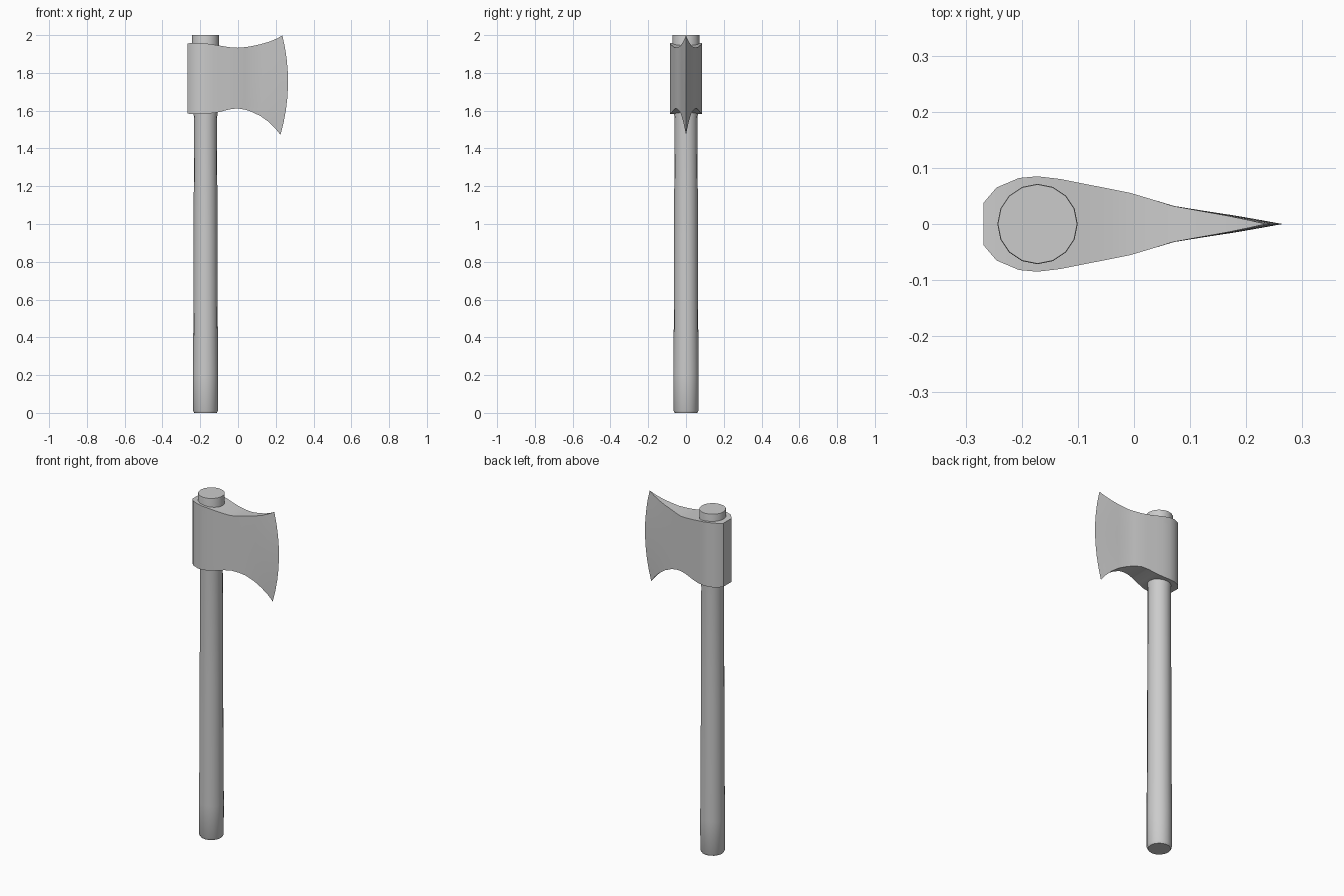
import bpy, bmesh, math

if "Cube" in bpy.data.objects:
    bpy.data.objects.remove(bpy.data.objects["Cube"])

HANDLE_X = -0.172


def finish(name, bm, angle):
    bmesh.ops.remove_doubles(bm, verts=bm.verts, dist=1e-5)
    bmesh.ops.recalc_face_normals(bm, faces=bm.faces)
    me = bpy.data.meshes.new(name)
    bm.to_mesh(me)
    bm.free()
    ob = bpy.data.objects.new(name, me)
    bpy.context.collection.objects.link(ob)
    bpy.ops.object.select_all(action='DESELECT')
    ob.select_set(True)
    bpy.context.view_layer.objects.active = ob
    bpy.ops.object.shade_smooth_by_angle(angle=math.radians(angle))
    return ob


def bridge(bm, a, b):
    for i in range(len(a)):
        j = (i + 1) % len(a)
        bm.faces.new((a[i], a[j], b[j], b[i]))


# Handle: lathed shaft with a slightly swollen grip and top
bm = bmesh.new()
profile = [(0.0, 0.060), (0.012, 0.066), (0.2, 0.067), (0.4, 0.065), (0.95, 0.063),
           (1.55, 0.061), (1.75, 0.071), (1.995, 0.0715), (2.0, 0.0705)]
SIDES = 16
rings = [[bm.verts.new((HANDLE_X + r * math.cos(2 * math.pi * k / SIDES),
                        r * math.sin(2 * math.pi * k / SIDES), z))
          for k in range(SIDES)] for z, r in profile]
for a, b in zip(rings, rings[1:]):
    bridge(bm, a, b)
bm.faces.new(rings[0][::-1])
bm.faces.new(rings[-1])
finish("handle", bm, 35)

# Axe head stations: top x, bottom x, half thickness, top z, bottom z, bulge
stations = [
    (-0.268, -0.268, 0.038, 1.955, 1.584, 0),
    (-0.245, -0.245, 0.065, 1.959, 1.583, 0),
    (-0.205, -0.205, 0.082, 1.959, 1.583, 0),
    (-0.172, -0.172, 0.085, 1.956, 1.584, 0),
    (-0.130, -0.130, 0.080, 1.950, 1.587, 0),
    (-0.090, -0.090, 0.072, 1.943, 1.595, 0),
    (-0.045, -0.045, 0.063, 1.936, 1.607, 0),
    (-0.005, -0.005, 0.055, 1.933, 1.612, 0),
    (0.035, 0.035, 0.043, 1.936, 1.606, 0),
    (0.070, 0.070, 0.032, 1.941, 1.595, 0.002),
    (0.120, 0.120, 0.023, 1.952, 1.571, 0.008),
    (0.165, 0.162, 0.015, 1.965, 1.541, 0.017),
    (0.204, 0.196, 0.007, 1.981, 1.508, 0.026),
    (0.235, 0.225, 0.0, 1.998, 1.472, 0.035),
]
ROWS = 8
bm = bmesh.new()


def column(station, side):
    tx, bx, y, tz, bz, bulge = station
    col = []
    for i in range(ROWS + 1):
        v = i / ROWS
        x = tx + (bx - tx) * v + bulge * 4 * v * (1 - v)
        col.append(bm.verts.new((x, side * y, tz + (bz - tz) * v)))
    return col


# Closed sections: one cheek down, the other cheek back up
cols = [(column(s, 1), column(s, -1)) for s in stations]
loops = [p + n[::-1] for p, n in cols]
for a, b in zip(loops, loops[1:]):
    bridge(bm, a, b)
p, n = cols[0]
for i in range(ROWS):
    bm.faces.new((p[i], p[i + 1], n[i + 1], n[i]))
finish("axe_head", bm, 40)
